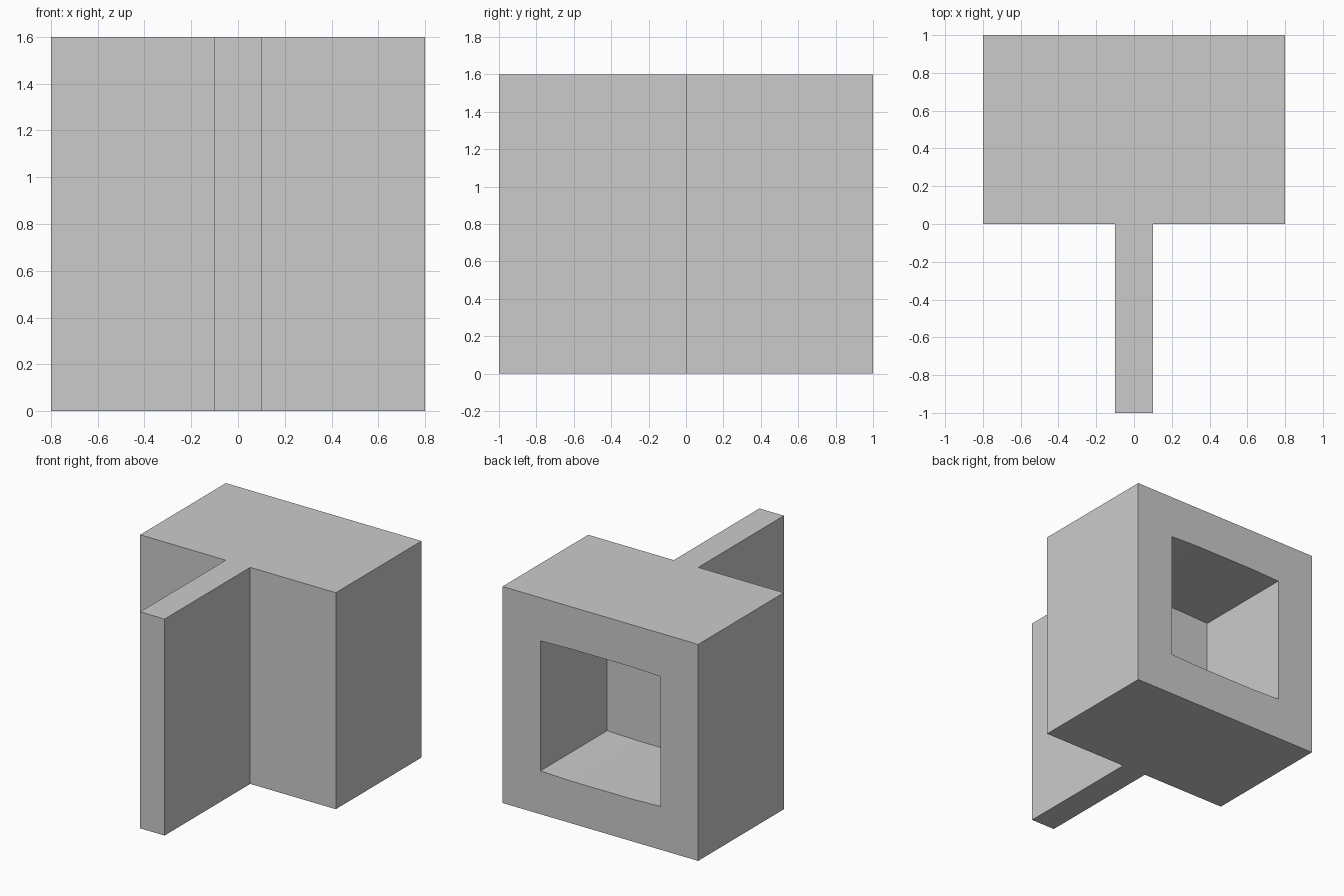
import bpy, bmesh

if "Cube" in bpy.data.objects:
    bpy.data.objects.remove(bpy.data.objects["Cube"])


def extruded(name, outline, axis, start, depth):
    """Prism: 2D outline in the plane normal to axis, extruded along axis."""
    bm = bmesh.new()
    if axis == 'Z':
        pts = [(a, b, start) for a, b in outline]
        vec = (0, 0, depth)
    else:
        pts = [(a, start, b) for a, b in outline]
        vec = (0, depth, 0)
    face = bm.faces.new([bm.verts.new(p) for p in pts])
    res = bmesh.ops.extrude_face_region(bm, geom=[face])
    verts = [g for g in res['geom'] if isinstance(g, bmesh.types.BMVert)]
    bmesh.ops.translate(bm, verts=verts, vec=vec)
    bmesh.ops.recalc_face_normals(bm, faces=bm.faces)
    mesh = bpy.data.meshes.new(name)
    bm.to_mesh(mesh)
    bm.free()
    obj = bpy.data.objects.new(name, mesh)
    bpy.context.collection.objects.link(obj)
    return obj


# T-shaped plan: wide housing block with a thin fin at the front
half_plan = [(0.1, -1), (0.1, 0), (0.8, 0), (0.8, 1)]
plan = half_plan + [(-x, y) for x, y in reversed(half_plan)]
housing = extruded("housing_with_fin", plan, 'Z', 0, 1.6)

# Pocket open at the back, its top and bottom very slightly bowed
mid_z = 0.8
lower = [(-0.49, -0.48), (-0.25, -0.488), (0.25, -0.488), (0.49, -0.48)]
opening = [(x, mid_z + z) for x, z in lower]
opening += [(x, mid_z - z) for x, z in reversed(lower)]
cutter = extruded("pocket_cutter", opening, 'Y', 0.22, 1.0)
cutter.hide_render = True
cutter.hide_viewport = True

cut = housing.modifiers.new("pocket", 'BOOLEAN')
cut.operation = 'DIFFERENCE'
cut.solver = 'EXACT'
cut.object = cutter
